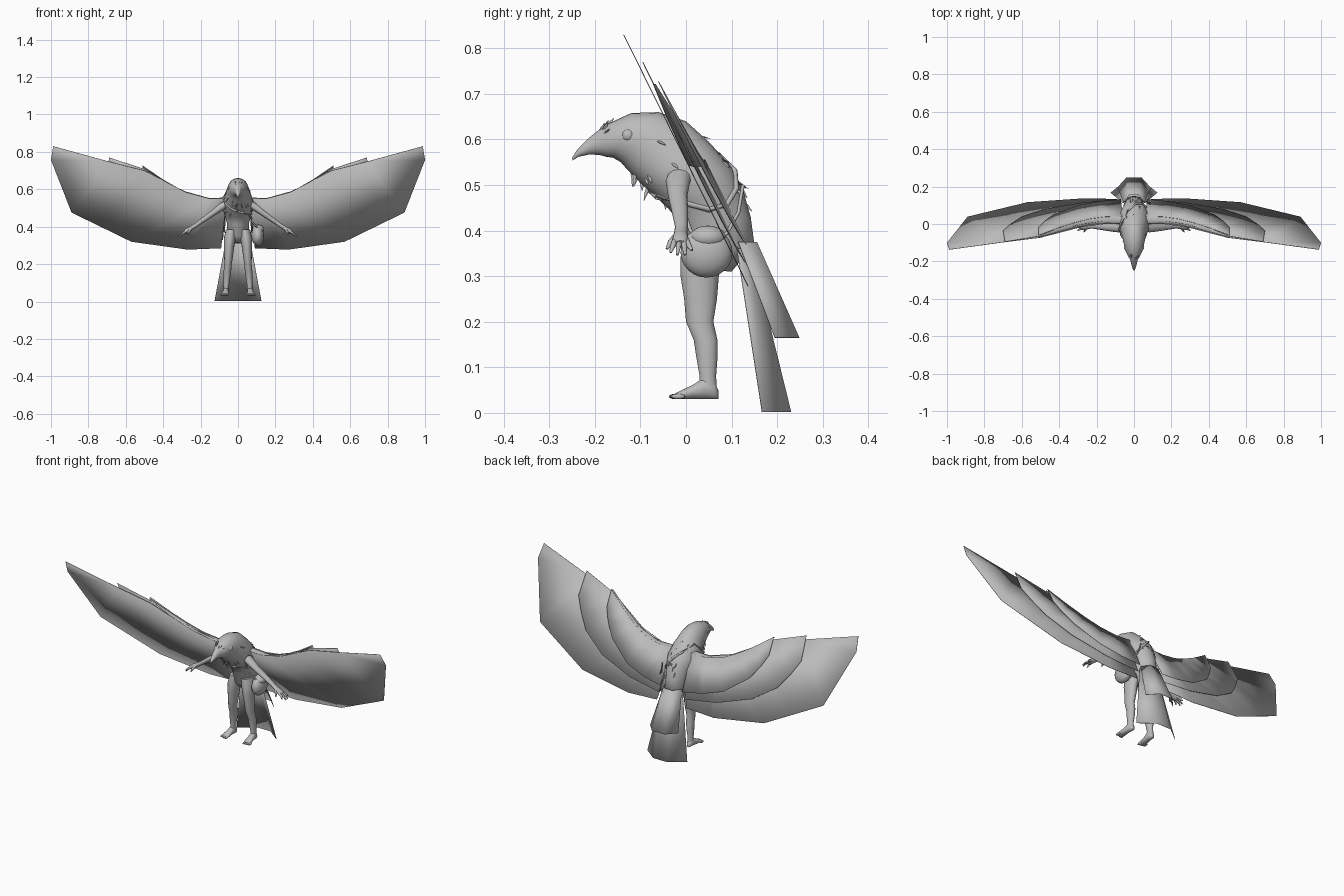
import bpy, bmesh, math, random
from mathutils import Vector as V

if "Cube" in bpy.data.objects:
    bpy.data.objects.remove(bpy.data.objects["Cube"], do_unlink=True)
random.seed(4)

grey = bpy.data.materials.new("plain_grey")
grey.use_nodes = True
grey.diffuse_color = (0.5, 0.5, 0.5, 1)
grey.node_tree.nodes["Principled BSDF"].inputs["Base Color"].default_value = (0.5, 0.5, 0.5, 1)


def finish(name, bm, mirror=False, thick=0, angle=40):
    bmesh.ops.recalc_face_normals(bm, faces=bm.faces)
    me = bpy.data.meshes.new(name)
    bm.to_mesh(me)
    bm.free()
    me.materials.append(grey)
    ob = bpy.data.objects.new(name, me)
    bpy.context.collection.objects.link(ob)
    bpy.ops.object.select_all(action='DESELECT')
    ob.select_set(True)
    bpy.context.view_layer.objects.active = ob
    bpy.ops.object.shade_smooth_by_angle(angle=math.radians(angle))
    if mirror:
        ob.modifiers.new("mirror", 'MIRROR').use_clip = False
    if thick:
        s = ob.modifiers.new("thickness", 'SOLIDIFY')
        s.thickness, s.offset = thick, 0
    return ob


def loft(bm, sections, n=16, closed=False):
    """Skin ellipses given as (centre, first half axis, second half axis)."""
    rings = []
    for c, u, v in sections:
        rings.append([bm.verts.new(c + u * math.cos(a) + v * math.sin(a))
                      for a in (2 * math.pi * i / n for i in range(n))])
    pairs = list(zip(rings, rings[1:]))
    if closed:
        pairs.append((rings[-1], rings[0]))
    else:
        bm.faces.new(rings[0])
        bm.faces.new(rings[-1])
    for a, b in pairs:
        for i in range(n):
            j = (i + 1) % n
            bm.faces.new((a[i], a[j], b[j], b[i]))


def tube(bm, pts, radii, n=10, flat=1.0, closed=False):
    """Round limb along points; flat squeezes it across its y axis."""
    pts = [V(p) for p in pts]
    secs = []
    for i, p in enumerate(pts):
        nxt = pts[(i + 1) % len(pts)] if closed else pts[min(i + 1, len(pts) - 1)]
        d = (nxt - pts[i - 1 if closed else max(i - 1, 0)]).normalized()
        ref = V((0, 1, 0)) if abs(d.y) < 0.85 else V((1, 0, 0))
        side = (ref - d * ref.dot(d)).normalized()
        secs.append((p, side * radii[i], d.cross(side) * radii[i] * flat))
    loft(bm, secs, n, closed)


def ball(bm, centre, size, seg=16):
    r = bmesh.ops.create_uvsphere(bm, u_segments=seg, v_segments=seg // 2 + 2, radius=1)
    for v in r["verts"]:
        v.co = V(centre) + V([a * b for a, b in zip(v.co, size)])


def sheet(bm, top, low):
    a = [bm.verts.new(p) for p in top]
    b = [bm.verts.new(p) for p in low]
    for i in range(len(a) - 1):
        bm.faces.new((a[i], b[i], b[i + 1], a[i + 1]))


# Torso, head and beak: back y z, front y z, half width
BODY = [(.10, .31, .03, .315, .035), (.15, .37, -.003, .35, .06), (.142, .43, -.012, .415, .06),
        (.125, .49, -.04, .45, .073), (.10, .54, -.068, .475, .083), (.05, .595, -.10, .505, .076),
        (0, .64, -.128, .533, .062), (-.06, .66, -.143, .55, .055), (-.12, .658, -.16, .56, .047),
        (-.17, .635, -.175, .562, .032), (-.19, .622, -.19, .566, .021),
        (-.215, .602, -.212, .567, .015), (-.238, .579, -.236, .562, .008), (-.25, .56, -.249, .554, .002)]


def body_section(t):
    i = min(int(t), len(BODY) - 2)
    by, bz, fy, fz, w = [a + (b - a) * (t - i) for a, b in zip(BODY[i], BODY[i + 1])]
    back, front = V((0, by, bz)), V((0, fy, fz))
    return (back + front) / 2, (back - front) / 2, V((w, 0, 0))


def on_body(t, a, lift=0.0):
    c, u, v = body_section(t)
    d = u * math.cos(a) + v * math.sin(a)
    return c + d + d.normalized() * lift


bm = bmesh.new()
loft(bm, [body_section(t) for t in range(len(BODY))], 24)
finish("body_and_beak", bm, angle=60)

# Ragged feather tufts: ranges along the body, around it, and count
bm = bmesh.new()
for lo, hi, a0, a1, count in [(2.5, 6, 0, .9, 14), (4, 6.3, 1.4, 2.3, 12),
                              (3.3, 6, 2.3, 3.14, 12), (9, 10, .1, 1, 6)]:
    for k in range(count):
        t, a = random.uniform(lo, hi), random.uniform(a0, a1) * random.choice((-1, 1))
        root = on_body(t, a, -.004)
        tip = on_body(t - random.uniform(.4, .6), a, random.uniform(.008, .018))
        tip = root + (tip - root).normalized() * random.uniform(.018, .034)
        tube(bm, [root, root.lerp(tip, .5), tip], [.004, .004, .0005], 5, .4)
finish("feather_tufts", bm)

# Eyes
bm = bmesh.new()
ball(bm, (.042, -.127, .609), (.011, .014, .014))
finish("eyes", bm, True)

# Arms and hands
bm = bmesh.new()
tube(bm, [(.05, -.01, .525), (.085, -.018, .508), (.13, -.018, .475), (.18, -.013, .44),
          (.225, -.01, .408), (.25, -.012, .392), (.272, -.012, .378), (.285, -.012, .37)],
     [.028, .027, .021, .018, .014, .015, .019, .013], 12, .75)
for y0, y1, x1, z1 in [(-.024, -.034, .30, .352), (-.014, -.019, .315, .347),
                       (-.005, -.002, .315, .347), (.001, .013, .305, .357)]:
    tube(bm, [(.272, y0, .378), (.294, (y0 + y1) / 2, .366), (x1, y1, z1)], [.007, .006, .003], 8)
tube(bm, [(.252, -.02, .39), (.262, -.034, .375), (.268, -.042, .36)], [.008, .006, .003], 8)
finish("arms_and_hands", bm, True, angle=60)

# Legs: centre x, y, z, half width, half depth
bm = bmesh.new()
loft(bm, [(V((x, y, z)), V((w, 0, 0)), V((0, d, 0))) for x, y, z, w, d in [
    (.035, .045, .385, .03, .05), (.043, .035, .34, .032, .047), (.047, .03, .30, .028, .042),
    (.05, .032, .25, .024, .036), (.053, .03, .20, .02, .03), (.057, .043, .16, .02, .026),
    (.06, .046, .12, .018, .023), (.063, .048, .08, .014, .018), (.064, .048, .05, .015, .02)]], 16)
finish("legs", bm, True, angle=60)

# Feet with toes: centre y, half width, top height
bm = bmesh.new()
loft(bm, [(V((.064 + (.05 - y) * .08, y, (top + .03) / 2)), V((w, 0, 0)), V((0, 0, (top - .03) / 2)))
          for y, w, top in [(.071, .006, .05), (.062, .015, .068), (.04, .016, .078),
                            (.015, .018, .062), (-.01, .021, .05), (-.024, .02, .043)]], 14)
for k in range(4):
    x = .056 + k * .0105
    ball(bm, (x, -.023 + k * .002, .036), (.006, .015, .006), 10)
finish("feet", bm, True, angle=60)


# Wings: three stepped layers lying in one sloping plane
def on_wing(x, z, back, root):
    return V((x, .128 - .495 * (z - .295) + back + root * max(0, 1 - x / .55), z))


LAYERS = [
    ("flight_feathers", 0, 0,
     [(.06, .55), (.15, .55), (.28, .585), (.5, .7), (.69, .748), (.988, .83)],
     [(.09, .285), (.27, .278), (.57, .32), (.73, .398), (.89, .476), (1, .757)]),
    ("middle_feathers", .012, .008,
     [(.06, .553), (.15, .552), (.28, .588), (.39, .638), (.5, .708), (.69, .77)],
     [(.08, .33), (.27, .355), (.47, .417), (.6, .5), (.66, .58), (.7, .65)]),
    ("short_feathers", .024, .02,
     [(.06, .556), (.15, .552), (.24, .57), (.32, .606), (.4, .652), (.51, .727)],
     [(.07, .37), (.18, .385), (.3, .42), (.43, .51), (.48, .58), (.51, .64)])]
for name, back, root, top, low in LAYERS:
    bm = bmesh.new()
    sheet(bm, [on_wing(x, z, back, root) for x, z in top], [on_wing(x, z, back, root) for x, z in low])
    finish("wing_" + name, bm, True, .002)

# Rounded leading edge joining the layers
bm = bmesh.new()
tube(bm, [on_wing(x, z - .006, .013, .008) for x, z in LAYERS[2][3]],
     [.02, .019, .017, .014, .011, .003], 10, .35)
finish("wing_leading_edge", bm, True, angle=60)


# Arched tail layers: half widths of crown and rim, then y of crown and rim, and z
def tail(name, top, low):
    rows = [[V((s * w, y, z)) for s, w, y in ((-1, rim, ry), (-1, crown, cy), (1, crown, cy), (1, rim, ry))]
            for crown, rim, cy, ry, z in (top, low)]
    bm = bmesh.new()
    sheet(bm, *rows)
    finish(name, bm, thick=.002, angle=50)


tail("long_tail", (.025, .058, .142, .112, .36), (.045, .125, .23, .167, .002))
tail("short_tail", (.025, .055, .155, .115, .375), (.04, .088, .248, .195, .165))

# Shoulder strap
bm = bmesh.new()
SPOTS = [(5.3, -.9), (5.1, -1.5), (4.9, -2.2), (4.5, -2.8), (3.9, 2.8), (3.2, 2.2),
         (2.5, 1.6), (2.6, 1.1), (3.1, .6), (3.8, .1), (4.5, -.4)]
tube(bm, [on_body(t, a, .003) for t, a in SPOTS], [.006] * len(SPOTS), 8, closed=True)
finish("shoulder_strap", bm, angle=60)

# Hip pouch with a folded flap
bm = bmesh.new()
ball(bm, (.105, .045, .352), (.033, .057, .055), 20)
ball(bm, (.108, .048, .385), (.032, .04, .026), 16)
finish("hip_pouch", bm, angle=60)
bm = bmesh.new()
tube(bm, [(.07, .0, .43), (.1, .01, .40), (.125, .03, .372), (.128, .06, .37), (.11, .09, .395),
          (.075, .115, .44), (.06, .125, .5)], [.004] * 7, 8)
finish("pouch_cord", bm, angle=60)
